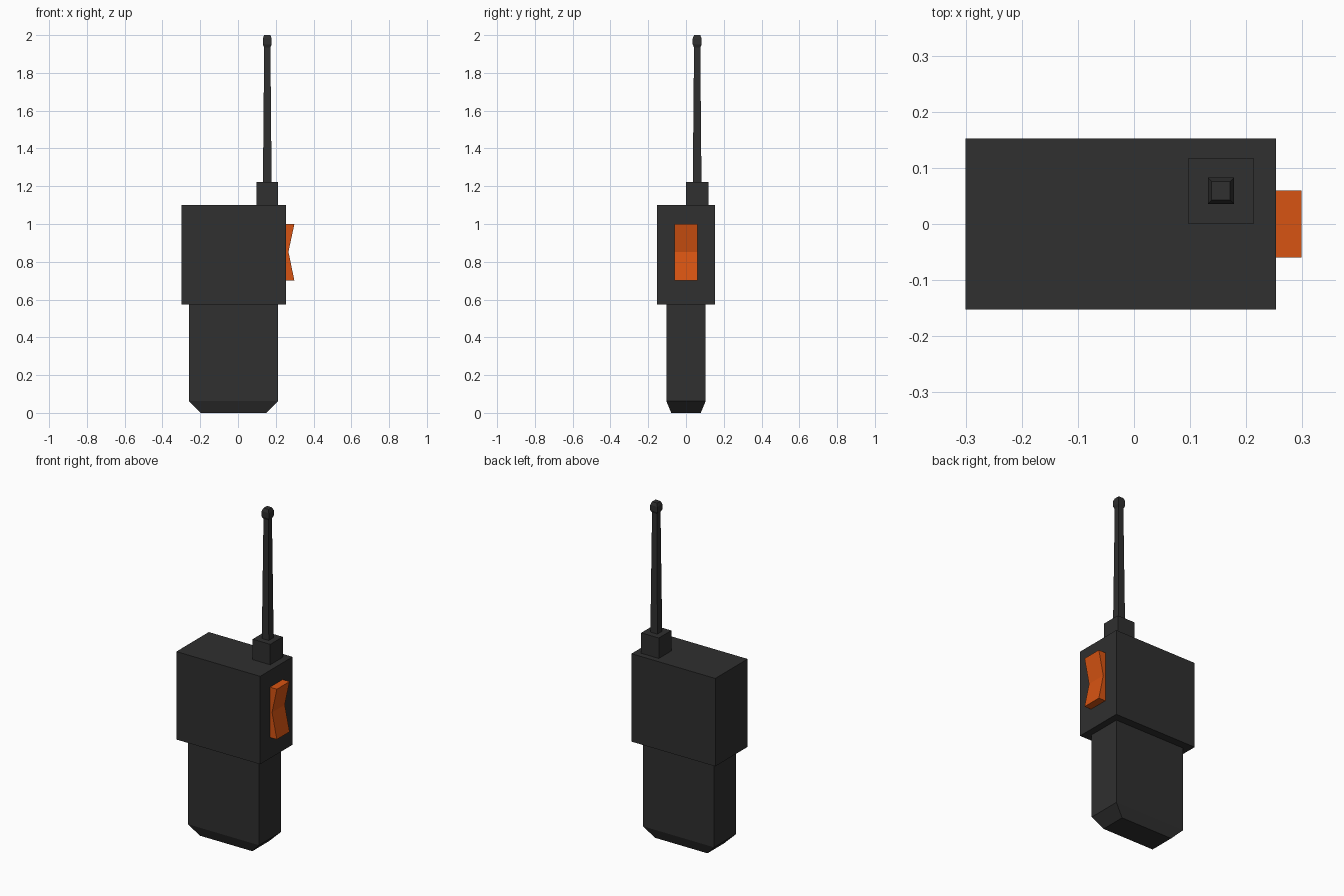
import bpy, bmesh

if "Cube" in bpy.data.objects:
    bpy.data.objects.remove(bpy.data.objects["Cube"])


def material(name, color):
    m = bpy.data.materials.new(name)
    m.diffuse_color = (*color, 1)
    m.use_nodes = True
    m.node_tree.nodes["Principled BSDF"].inputs["Base Color"].default_value = m.diffuse_color
    return m


BLACK = material("charcoal plastic", (0.029, 0.029, 0.029))
ORANGE = material("orange button", (0.68, 0.088, 0.006))


def finish(name, bm, mat):
    bmesh.ops.recalc_face_normals(bm, faces=bm.faces)
    mesh = bpy.data.meshes.new(name)
    bm.to_mesh(mesh)
    bm.free()
    mesh.materials.append(mat)
    ob = bpy.data.objects.new(name, mesh)
    bpy.context.collection.objects.link(ob)
    return ob


def square_loft(name, center, levels, mat):
    """Stack rectangular sections (z, half_x, half_y) into one closed solid."""
    bm = bmesh.new()
    cx, cy = center
    rings = [[bm.verts.new((cx + sx * hx, cy + sy * hy, z))
              for sx, sy in ((-1, -1), (1, -1), (1, 1), (-1, 1))]
             for z, hx, hy in levels]
    for a, b in zip(rings, rings[1:]):
        for i in range(4):
            j = (i + 1) % 4
            bm.faces.new((a[i], a[j], b[j], b[i]))
    bm.faces.new(rings[0][::-1])
    bm.faces.new(rings[-1])
    return finish(name, bm, mat)


def extrude_profile(name, points, half_y, mat):
    """Extrude an (x, z) outline along y."""
    bm = bmesh.new()
    face = bm.faces.new([bm.verts.new((x, -half_y, z)) for x, z in points])
    ext = bmesh.ops.extrude_face_region(bm, geom=[face])["geom"]
    moved = [v for v in ext if isinstance(v, bmesh.types.BMVert)]
    bmesh.ops.translate(bm, verts=moved, vec=(0, 2 * half_y, 0))
    return finish(name, bm, mat)


# Body: wide upper case and narrower grip with a bevelled foot
square_loft("upper_case", (-0.0235, 0), [(0.575, 0.2765, 0.1525), (1.1, 0.2765, 0.1525)], BLACK)
square_loft("grip", (-0.0235, 0),
            [(0, 0.173, 0.078), (0.062, 0.235, 0.104), (0.575, 0.235, 0.104)], BLACK)

# Antenna: square socket, tapering mast and bevelled tip
AERIAL = (0.155, 0.059)
square_loft("antenna_socket", AERIAL, [(1.1, 0.058, 0.059), (1.222, 0.058, 0.059)], BLACK)
square_loft("antenna", AERIAL,
            [(z, r, r) for z, r in ((1.222, 0.023), (1.935, 0.0165), (1.95, 0.0235),
                                    (1.982, 0.0235), (2.0, 0.0165))], BLACK)

# Side talk button with a V-shaped dip
extrude_profile("talk_button",
                [(0.253, 0.7), (0.2985, 0.7), (0.267, 0.853), (0.2985, 1.0), (0.253, 1.0)],
                0.06, ORANGE)
